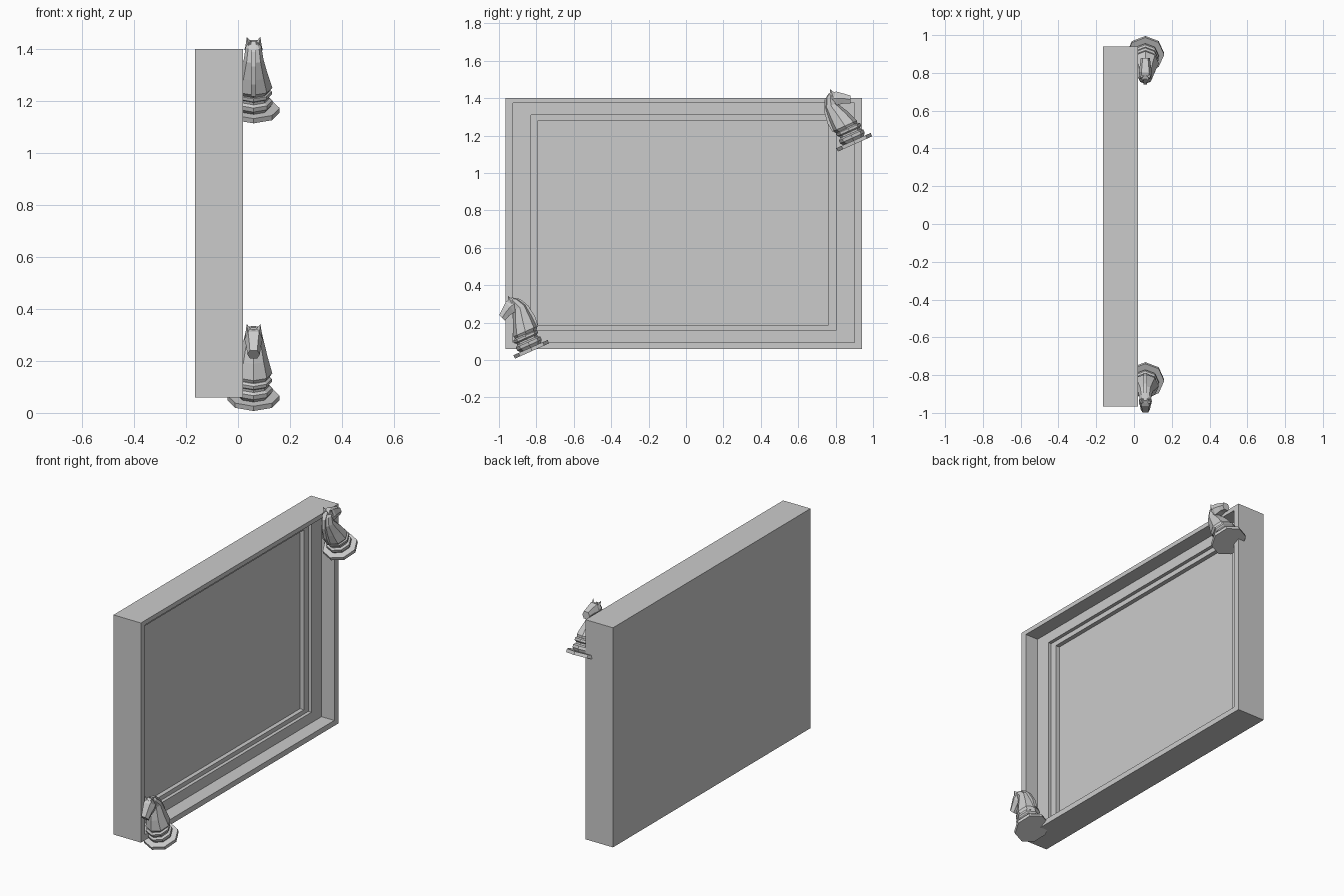
import bpy, bmesh, math
from mathutils import Matrix

if "Cube" in bpy.data.objects:
    bpy.data.objects.remove(bpy.data.objects["Cube"])

grey = bpy.data.materials.new("plain grey")
grey.diffuse_color = (0.6, 0.6, 0.6, 1)
grey.use_nodes = True
grey.node_tree.nodes["Principled BSDF"].inputs["Base Color"].default_value = grey.diffuse_color


def finish(bm, name):
    bmesh.ops.recalc_face_normals(bm, faces=bm.faces)
    me = bpy.data.meshes.new(name)
    bm.to_mesh(me)
    bm.free()
    me.materials.append(grey)
    ob = bpy.data.objects.new(name, me)
    bpy.context.collection.objects.link(ob)
    return ob


def loft(bm, sections):
    """Skin a closed body through equal-length loops of points."""
    rings = [[bm.verts.new(p) for p in s] for s in sections]
    n = len(rings[0])
    for a, b in zip(rings, rings[1:]):
        for i in range(n):
            j = (i + 1) % n
            bm.faces.new((a[i], a[j], b[j], b[i]))
    bm.faces.new(rings[0])
    bm.faces.new(rings[-1])


def octagon(z, back, front, half):
    """Eight-sided level section; forward is -y."""
    mid, r = (back + front) / 2, (front - back) / 2
    return [(half * math.sin(k * math.pi / 4), -mid - r * math.cos(k * math.pi / 4), z)
            for k in range(8)]


def rect(x, y0, y1, z0, z1):
    return [(x, y0, z0), (x, y1, z0), (x, y1, z1), (x, y0, z1)]


# Shallow tray with a stepped recess
bm = bmesh.new()
outer = (-0.965, 0.94, 0.06, 1.40)
lip = (-0.925, 0.90, 0.093, 1.373)
step = (-0.83, 0.802, 0.157, 1.31)
panel = (-0.79, 0.76, 0.183, 1.28)
loft(bm, [rect(-0.165, *outer), rect(0.02, *outer), rect(0.02, *lip),
          rect(-0.066, *lip), rect(-0.066, *step), rect(-0.087, *step),
          rect(-0.087, *panel), rect(-0.113, *panel)])
finish(bm, "stepped_frame")


def horse_piece(label, place):
    parts = []

    # Foot disc
    bm = bmesh.new()
    loft(bm, [octagon(z, -0.1, 0.1, 0.1) for z in (0, 0.02)])
    parts.append(finish(bm, label + "_foot_disc"))

    # Turned rings
    bm = bmesh.new()
    loft(bm, [octagon(z, -r, r, r) for z, r in
              ((0.02, 0.06), (0.035, 0.072), (0.052, 0.072), (0.06, 0.06),
               (0.07, 0.06), (0.077, 0.07), (0.09, 0.07), (0.097, 0.06))])
    parts.append(finish(bm, label + "_base_rings"))

    # Chest and neck
    bm = bmesh.new()
    loft(bm, [octagon(*s) for s in
              ((0.093, -0.068, 0.055, 0.06), (0.11, -0.08, 0.06, 0.072),
               (0.17, -0.078, 0.037, 0.055), (0.24, -0.07, 0.0, 0.038),
               (0.285, -0.045, 0.012, 0.03), (0.3, -0.02, 0.005, 0.02))])
    parts.append(finish(bm, label + "_neck"))

    # Head: six-sided sections from poll to muzzle
    bm = bmesh.new()
    sections = []
    for ft, zt, fb, zb, w in ((-0.02, 0.302, -0.035, 0.245, 0.028),
                              (0.022, 0.297, 0.0, 0.228, 0.035),
                              (0.055, 0.27, 0.035, 0.222, 0.028),
                              (0.082, 0.247, 0.066, 0.207, 0.024)):
        fm, zm = (ft + fb) / 2, (zt + zb) / 2
        sections.append([(-w * .6, -ft, zt), (w * .6, -ft, zt), (w, -fm, zm),
                         (w * .6, -fb, zb), (-w * .6, -fb, zb), (-w, -fm, zm)])
    loft(bm, sections)
    parts.append(finish(bm, label + "_head"))

    # Mane plate along the back of the neck
    bm = bmesh.new()
    side = [(-0.083, 0.105), (-0.09, 0.16), (-0.08, 0.23), (-0.055, 0.28),
            (-0.015, 0.307), (-0.015, 0.27), (-0.045, 0.2), (-0.06, 0.105)]
    loft(bm, [[(x, -f, z) for f, z in side] for x in (-0.01, 0.01)])
    parts.append(finish(bm, label + "_mane"))

    # Ears
    bm = bmesh.new()
    for s in (-1, 1):
        base = [bm.verts.new((s * x, -f, z)) for x, f, z in
                ((0.004, 0.0, 0.292), (0.022, 0.015, 0.287),
                 (0.033, -0.005, 0.272), (0.018, -0.025, 0.285))]
        tip = bm.verts.new((s * 0.026, 0.002, 0.321))
        bm.faces.new(base)
        for i in range(4):
            bm.faces.new((base[i], base[(i + 1) % 4], tip))
    parts.append(finish(bm, label + "_ears"))

    for ob in parts:
        ob.matrix_world = place


# Two leaning pieces on opposite corners, facing outward
tilt = Matrix.Rotation(math.radians(24), 4, 'X')
horse_piece("lower_horse", Matrix.Translation((0.06, -0.823, 0.048)) @ tilt)
horse_piece("upper_horse", Matrix.Translation((0.06, 0.904, 1.155)) @ tilt
            @ Matrix.Rotation(math.pi, 4, 'Z'))
